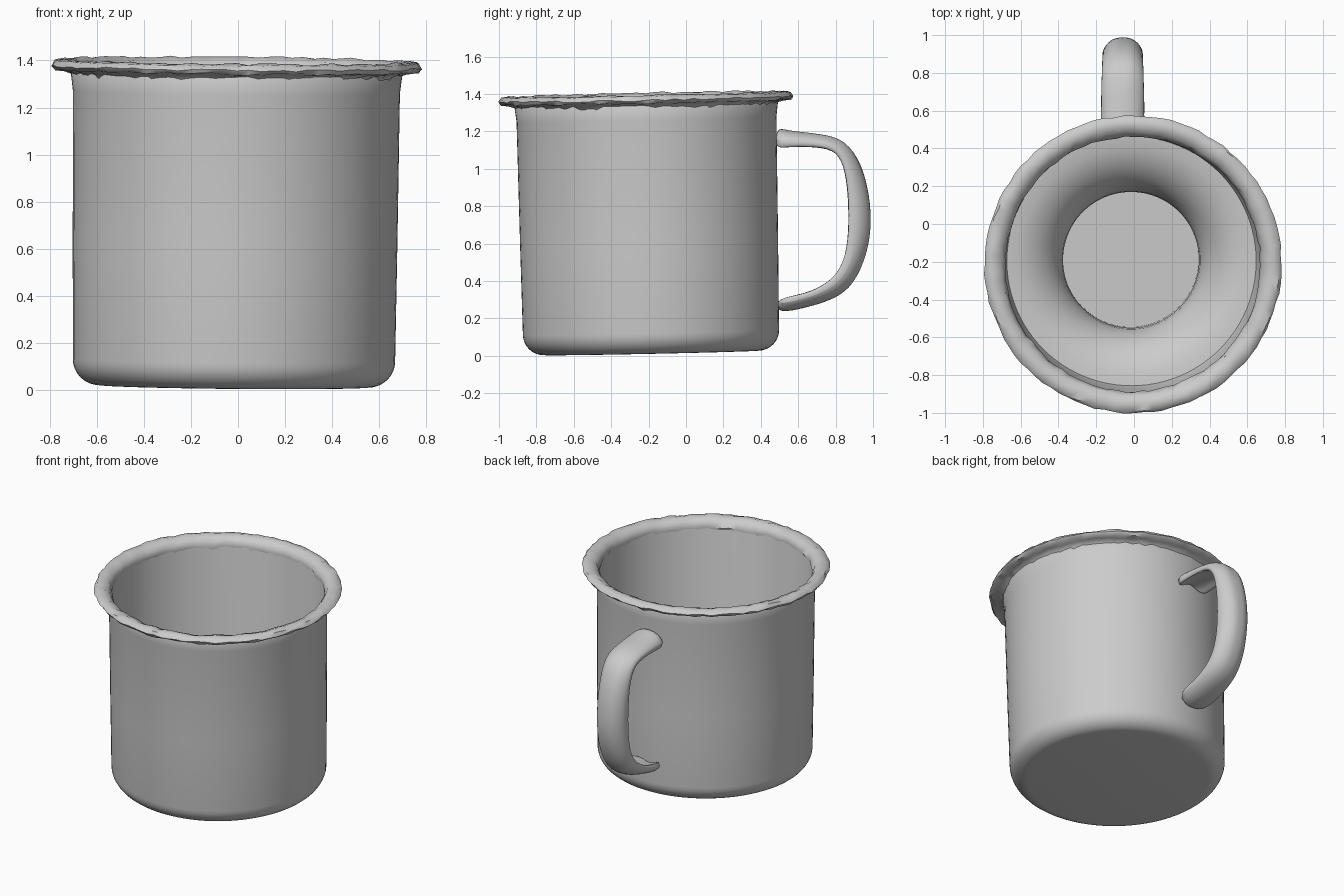
import bpy, bmesh, math, random
from mathutils import Matrix, Vector

random.seed(4)
if "Cube" in bpy.data.objects:
    bpy.data.objects.remove(bpy.data.objects["Cube"])

# Single grey enamel
enamel = bpy.data.materials.new("grey_enamel")
enamel.use_nodes = True
GREY = (0.6, 0.6, 0.6, 1)
enamel.diffuse_color = GREY
enamel.node_tree.nodes["Principled BSDF"].inputs["Base Color"].default_value = GREY


def finish(bm, name, angle):
    """Turn a bmesh into a shaded object."""
    bmesh.ops.recalc_face_normals(bm, faces=bm.faces)
    mesh = bpy.data.meshes.new(name)
    bm.to_mesh(mesh)
    bm.free()
    mesh.materials.append(enamel)
    obj = bpy.data.objects.new(name, mesh)
    bpy.context.collection.objects.link(obj)
    bpy.ops.object.select_all(action='DESELECT')
    obj.select_set(True)
    bpy.context.view_layer.objects.active = obj
    bpy.ops.object.shade_smooth_by_angle(angle=math.radians(angle))
    return obj


def skin(bm, rings):
    """Bridge consecutive closed rings with quads."""
    for a, b in zip(rings, rings[1:]):
        n = len(a)
        for i in range(n):
            j = (i + 1) % n
            bm.faces.new((a[i], a[j], b[j], b[i]))


def lathe(name, profile, rough=0.0, segments=96, closed=False):
    """Revolve (radius, height) points, roughening each point a little."""
    bm = bmesh.new()
    rings = []
    for r, z in profile:
        ring = []
        for i in range(segments):
            a = math.tau * i / segments
            rr = r + random.uniform(-rough, rough)
            ring.append(bm.verts.new((rr * math.cos(a), rr * math.sin(a),
                                      z + random.uniform(-rough, rough))))
        rings.append(ring)
    if closed:
        rings.append(rings[0])
    else:
        bm.faces.new(rings[0])
        bm.faces.new(rings[-1])
    skin(bm, rings)
    return finish(bm, name, 50)


def arc(cx, cz, radius, start, end, steps=8):
    """Points on a circular arc, angles in degrees."""
    return [(cx + radius * math.cos(math.radians(start + (end - start) * k / steps)),
             cz + radius * math.sin(math.radians(start + (end - start) * k / steps)))
            for k in range(steps + 1)]


# Cup: rounded base, thin wall, and a stepped well inside
outside = arc(0.575, 0.11, 0.11, -90, 0) + [(0.69, 0.6), (0.695, 1.25), (0.705, 1.33)]
inside = [(0.69, 1.35), (0.678, 1.31), (0.675, 0.6)]
well = arc(0.66, 0.25, 0.3, 90, 180) + [(0.36, 0.04)]
cup = lathe("cup_body", outside + inside + well)

# Rolled lip
lip = lathe("rolled_lip", [(0.685, 1.29), (0.705, 1.325), (0.74, 1.338), (0.775, 1.342),
                           (0.787, 1.358), (0.772, 1.378), (0.735, 1.384),
                           (0.695, 1.366), (0.675, 1.33)], rough=0.005, closed=True)

# The cup leans very slightly
lean = (Matrix.Translation((-0.018, -0.185, 0.016))
        @ Matrix.Rotation(0.021, 4, 'X') @ Matrix.Rotation(0.009, 4, 'Y'))
for part in (cup, lip):
    part.data.transform(lean)

# Handle: outer and inner edge (y, z) pairs of a strip with a curved section
outer = [(0.48, 1.225), (0.55, 1.2), (0.77, 1.185), (0.88, 1.13), (0.96, 0.98), (1.0, 0.75),
         (0.975, 0.55), (0.9, 0.38), (0.8, 0.305), (0.65, 0.26), (0.48, 0.22)]
inner = [(0.48, 1.09), (0.55, 1.11), (0.75, 1.11), (0.825, 1.07), (0.857, 0.95), (0.865, 0.75),
         (0.855, 0.57), (0.825, 0.47), (0.76, 0.4), (0.65, 0.34), (0.48, 0.32)]
across = [-1 + k / 3 for k in range(7)]
section = [(u, 1 - 0.5 * abs(u) ** 3) for u in across]
section += [(0.9 * u, 0.45 - 0.45 * u * u) for u in reversed(across)]

bm = bmesh.new()
rings = []
for k, (o, i) in enumerate(zip(outer, inner)):
    o, i = Vector(o), Vector(i)
    half = 0.125 - 0.012 * math.sin(math.pi * k / (len(outer) - 1))
    ring = []
    for u, v in section:
        p = i.lerp(o, v)
        jitter = random.uniform(-0.004, 0.004)
        ring.append(bm.verts.new((-0.06 + half * u, p.x - 0.012 * u * u + jitter, p.y + jitter)))
    rings.append(ring)
skin(bm, rings)
bm.faces.new(rings[0])
bm.faces.new(rings[-1])
handle = finish(bm, "handle", 50)
smooth = handle.modifiers.new("Smooth", 'SUBSURF')
smooth.levels = smooth.render_levels = 2
